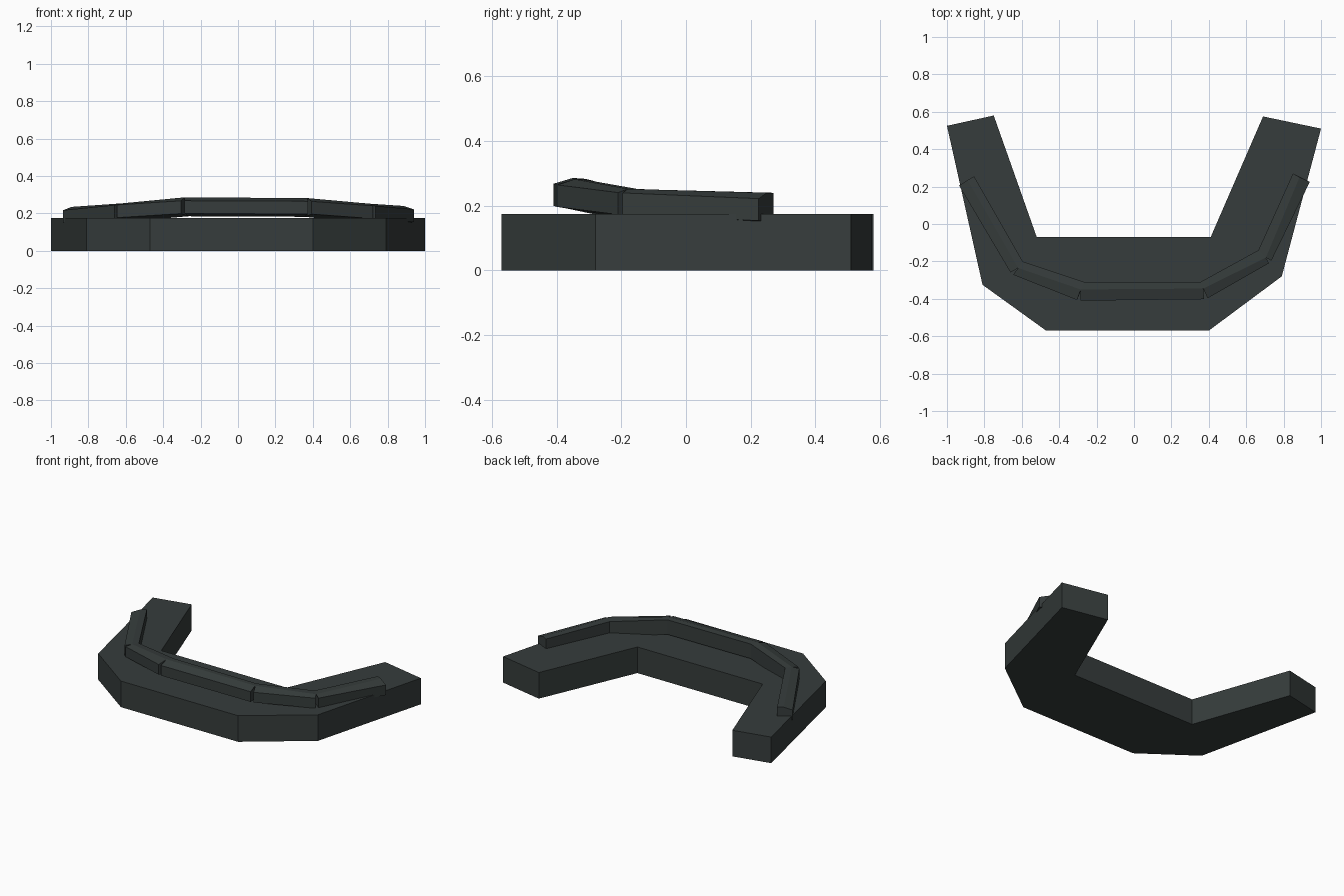
import bpy
import bmesh
from mathutils import Vector

cube = bpy.data.objects.get("Cube")
if cube:
    bpy.data.objects.remove(cube, do_unlink=True)

mat = bpy.data.materials.new("dark slate")
mat.use_nodes = True
colour = (0.037, 0.046, 0.045, 1)
mat.diffuse_color = colour
bsdf = mat.node_tree.nodes["Principled BSDF"]
bsdf.inputs["Base Color"].default_value = colour
bsdf.inputs["Roughness"].default_value = 0.8


def add_object(name, bm):
    bmesh.ops.recalc_face_normals(bm, faces=bm.faces)
    mesh = bpy.data.meshes.new(name)
    bm.to_mesh(mesh)
    bm.free()
    mesh.materials.append(mat)
    obj = bpy.data.objects.new(name, mesh)
    bpy.context.collection.objects.link(obj)
    return obj


# Angular U-shaped base slab, extruded from its outline
outline = [(-1, .525), (-.75, .58), (-.52, -.07), (.41, -.07), (.69, .575),
           (1, .51), (.79, -.28), (.4, -.57), (-.47, -.57), (-.81, -.325)]
bm = bmesh.new()
floor = bm.faces.new([bm.verts.new((x, y, 0)) for x, y in outline])
top = bmesh.ops.extrude_face_region(bm, geom=[floor], use_keep_orig=True)
bmesh.ops.translate(bm, vec=(0, 0, .175),
                    verts=[v for v in top["geom"] if isinstance(v, bmesh.types.BMVert)])
add_object("base_slab", bm)

# Top edges of the raised rail: outer edge, ridge and inner edge
outer = [(-.935, .205, .217), (-.655, -.268, .245), (-.295, -.41, .268),
         (.385, -.402, .265), (.73, -.205, .24), (.94, .225, .222)]
ridge = [(-.89, .235, .235), (-.62, -.235, .254), (-.285, -.35, .286),
         (.37, -.345, .282), (.705, -.18, .252), (.885, .25, .24)]
inner = [(-.855, .255, .235), (-.595, -.2, .254), (-.265, -.31, .283),
         (.355, -.31, .28), (.665, -.14, .25), (.85, .27, .24)]


def section(i, toward):
    """Cross-section at joint i, its outer side pulled back to leave a notch."""
    o, r, n = Vector(outer[i]), Vector(ridge[i]), Vector(inner[i])
    if 0 < i < len(outer) - 1:
        o += (Vector(outer[toward]) - o).normalized() * .01
    return [o - Vector((0, 0, .068)), o, r, n, n - Vector((0, 0, .098))]


# Five separate rail boards meeting at the joints
names = ["right_end", "right_corner", "middle", "left_corner", "left_end"]
for i, name in enumerate(names):
    bm = bmesh.new()
    a = [bm.verts.new(p) for p in section(i, i + 1)]
    b = [bm.verts.new(p) for p in section(i + 1, i)]
    bm.faces.new(a)
    bm.faces.new(b[::-1])
    for k in range(len(a)):
        j = (k + 1) % len(a)
        bm.faces.new((a[k], b[k], b[j], a[j]))
    add_object("rail_" + name, bm)
